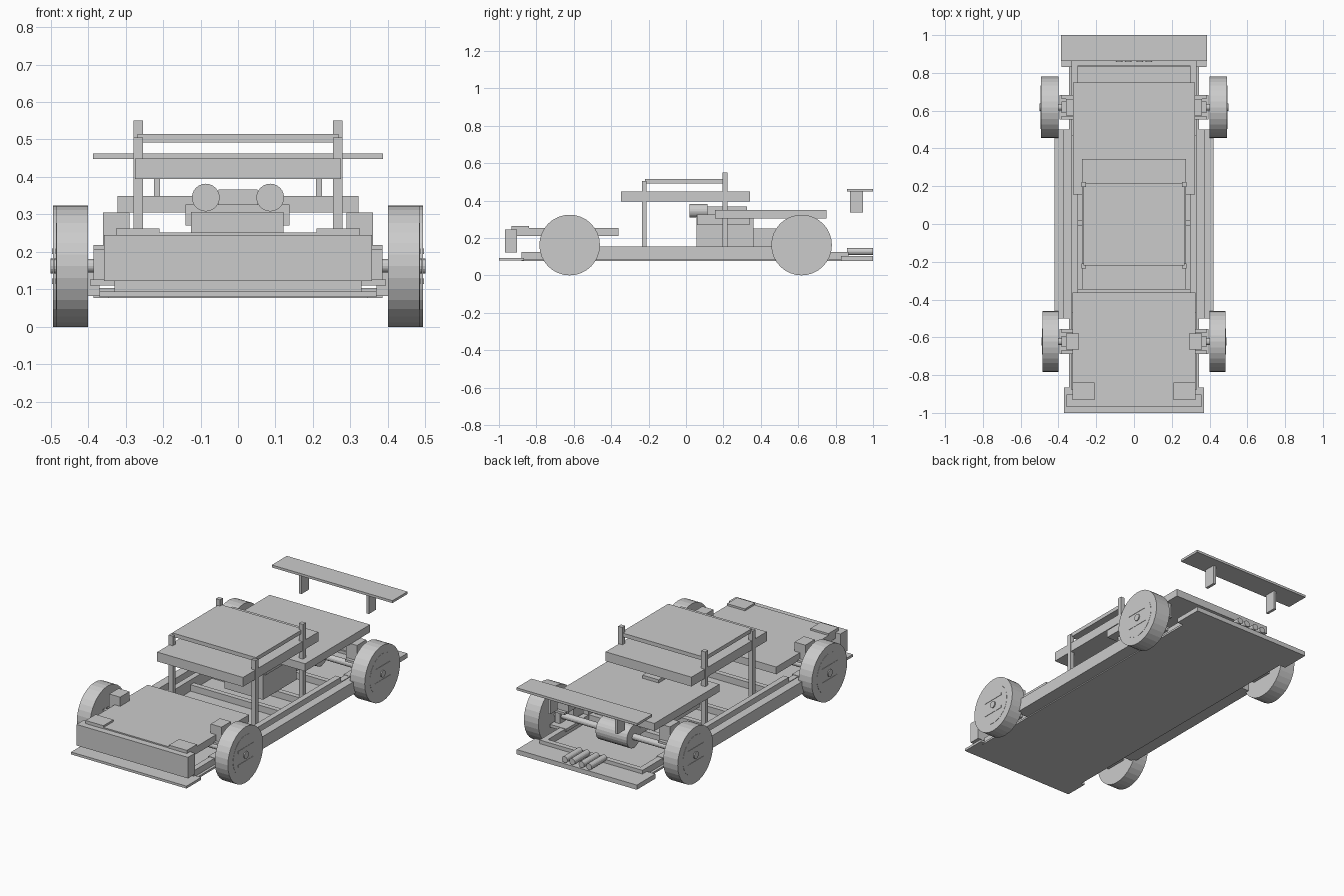
import bpy
from math import pi


def box(name, x0, x1, y0, y1, z0, z1):
    bpy.ops.mesh.primitive_cube_add(size=1, location=((x0 + x1) / 2, (y0 + y1) / 2, (z0 + z1) / 2))
    o = bpy.context.object
    o.name = name
    o.scale = (x1 - x0, y1 - y0, z1 - z0)
    return o


def pair(name, x0, x1, *yz):
    # same box on both sides of the car
    box(name + "_right", x0, x1, *yz)
    box(name + "_left", -x1, -x0, *yz)


def cyl(name, r, a, b, c1, c2, axis, sides=24):
    # cylinder from a to b along "x" (c = y, z) or "y" (c = x, z)
    m = (a + b) / 2
    loc, rot = ((m, c1, c2), (0, pi / 2, 0)) if axis == "x" else ((c1, m, c2), (pi / 2, 0, 0))
    bpy.ops.mesh.primitive_cylinder_add(vertices=sides, radius=r, depth=abs(b - a), location=loc, rotation=rot)
    o = bpy.context.object
    o.name = name
    return o


# floor, splitter, diffuser, side skirts
box("floor", -.345, .345, -.88, .86, .077, .088)
box("front_splitter", -.37, .37, -1, -.865, .08, .094)
box("rear_diffuser", -.385, .385, .83, 1, .077, .104)
pair("side_skirt", .37, .42, -.5, .5, .083, .155)
pair("sill", .33, .37, -.5, .5, .083, .095)

# tube frame
pair("frame_rail", .297, .33, -.88, .87, .085, .125)
pair("center_rail", .297, .33, -.47, .47, .125, .153)
for i, y in enumerate((-.865, -.36, .005, .2, .45, .855)):
    box(f"crossmember_{i}", -.3, .3, y - .015, y + .015, .085, .125)

# body panels
box("hood", -.325, .325, -.93, -.362, .21, .252)
box("front_bumper", -.357, .357, -.968, -.903, .123, .245)
pair("headlight", .21, .325, -.932, -.84, .245, .263)
box("roof", -.275, .275, -.347, .343, .395, .449)
box("rear_deck", -.322, .322, .155, .75, .305, .349)

# roll cage
pair("front_cage_post", .253, .279, -.236, -.21, .12, .505)
pair("rear_cage_post", .253, .279, .196, .222, .12, .55)
box("cage_top", -.268, .268, -.22, .215, .492, .514)

# rear wing
box("rear_wing", -.387, .387, .862, 1, .448, .462)
pair("wing_post", .208, .224, .878, .945, .335, .45)

# engine and gearbox
box("engine_block", -.125, .122, .055, .36, .125, .306)
box("engine_head", -.14, .137, .06, .34, .27, .326)
box("intake", -.052, .052, .1, .325, .32, .367)
for s in (-1, 1):
    cyl("turbo", .037, .02, .115, s * .086, .345, "y")
box("gearbox", -.1, .1, .36, .56, .155, .25)
cyl("differential", .065, -.1, .1, .62, .165, "x")
for s in (-1, 1):
    for x in (.03, .078):
        cyl("exhaust_pipe", .018, .86, 1, s * x, .128, "y", 16)

# suspension and wheels
for end, y, outer in (("front", -.622, .484), ("rear", .618, .493)):
    pair(end + "_lower_arm", .29, .395, y - .065, y + .065, .11, .127)
    for dy in (-.055, .055):
        pair(end + "_upper_arm", .30, .385, y + dy - .01, y + dy + .01, .205, .218)
    pair(end + "_shock_tower", .29, .36, y - .043, y + .043, .215, .305)
    pair(end + "_upright", .355, .385, y - .03, y + .03, .11, .215)
    for s in (-1, 1):
        cyl(end + "_drive_shaft", .018, s * .05, s * .41, y, .163, "x", 16)
        cyl(end + "_tire", .162, s * .4, s * outer, y, .162, "x", 32)
        cyl(end + "_rim", .115, s * .4, s * (outer + .001), y, .162, "x", 32)
        cyl(end + "_hub", .02, s * .4, s * (outer + .007), y, .162, "x", 16)
        for dz in (-.04, .04):
            a, b = sorted((s * (outer - .01), s * (outer + .003)))
            box(end + "_spoke", a, b, y - .07, y + .07, .162 + dz - .007, .162 + dz + .007)
